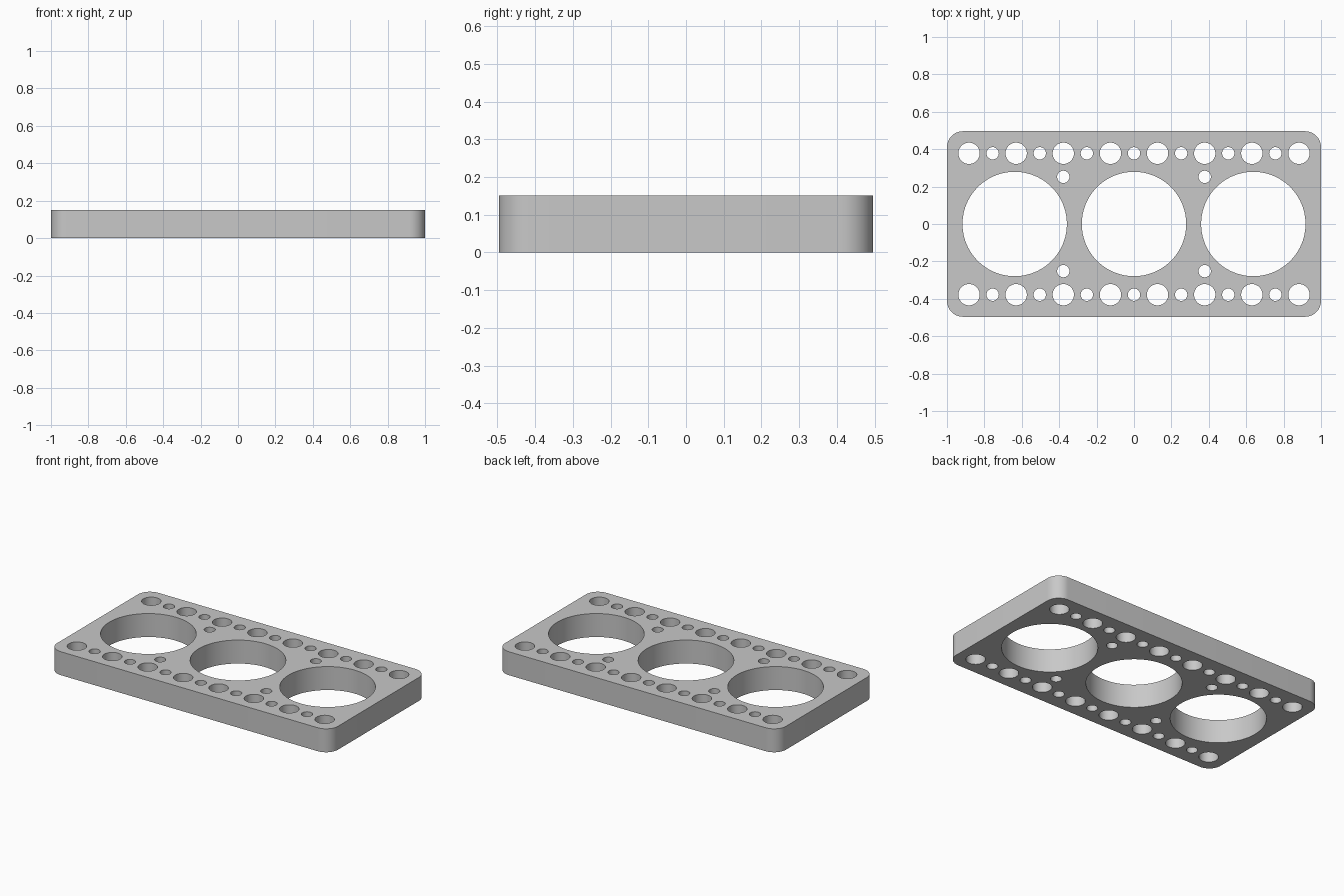
import bpy
import bmesh
from math import cos, sin, pi, radians

cube = bpy.data.objects.get("Cube")
if cube:
    bpy.data.objects.remove(cube, do_unlink=True)

HALF_X, HALF_Y, HEIGHT, CORNER = 1.0, 0.496, 0.151, 0.085
PITCH = 0.252

# Plain grey material
grey = bpy.data.materials.new("plain grey")
grey.use_nodes = True
colour = (0.58, 0.58, 0.58, 1)
grey.diffuse_color = colour
for node in grey.node_tree.nodes:
    if node.type == "BSDF_PRINCIPLED":
        node.inputs["Base Color"].default_value = colour

bm = bmesh.new()


def add_loop(points):
    verts = [bm.verts.new((x, y, 0)) for x, y in points]
    for i, v in enumerate(verts):
        bm.edges.new((v, verts[(i + 1) % len(verts)]))


def arc(cx, cy, radius, start, sweep, count):
    return [(cx + radius * cos(start + sweep * i / count),
             cy + radius * sin(start + sweep * i / count)) for i in range(count + 1)]


def add_hole(cx, cy, radius, sides):
    add_loop(arc(cx, cy, radius, 0, 2 * pi, sides)[:-1])


# Rounded rectangular outline
outline = []
for k, (sx, sy) in enumerate([(1, 1), (-1, 1), (-1, -1), (1, -1)]):
    outline += arc(sx * (HALF_X - CORNER), sy * (HALF_Y - CORNER), CORNER,
                   k * pi / 2, pi / 2, 12)
add_loop(outline)

# Three large round openings
for x in (-0.638, 0, 0.638):
    add_hole(x, 0, 0.279, 96)

# Rows of alternating wide and narrow holes along both long edges
for side in (-1, 1):
    y = side * 1.5 * PITCH
    for i in range(-7, 8):
        wide = i % 2 == 1
        add_hole(i * PITCH / 2, y, 0.057 if wide else 0.033, 48 if wide else 32)
    # Narrow holes between the large openings
    for x in (-1.5 * PITCH, 1.5 * PITCH):
        add_hole(x, side * PITCH, 0.033, 32)

# Fill the outline around the holes and raise it to full thickness
bmesh.ops.triangle_fill(bm, edges=bm.edges[:], use_beauty=True)
raised = bmesh.ops.extrude_face_region(bm, geom=bm.faces[:], use_keep_orig=True)
top = [g for g in raised["geom"] if isinstance(g, bmesh.types.BMVert)]
bmesh.ops.translate(bm, verts=top, vec=(0, 0, HEIGHT))
bmesh.ops.recalc_face_normals(bm, faces=bm.faces[:])

mesh = bpy.data.meshes.new("perforated_plate")
bm.to_mesh(mesh)
bm.free()
mesh.materials.append(grey)
plate = bpy.data.objects.new("perforated_plate", mesh)
bpy.context.collection.objects.link(plate)

# Smooth round walls, crisp rims
bpy.ops.object.select_all(action="DESELECT")
plate.select_set(True)
bpy.context.view_layer.objects.active = plate
bpy.ops.object.shade_smooth_by_angle(angle=radians(30))
